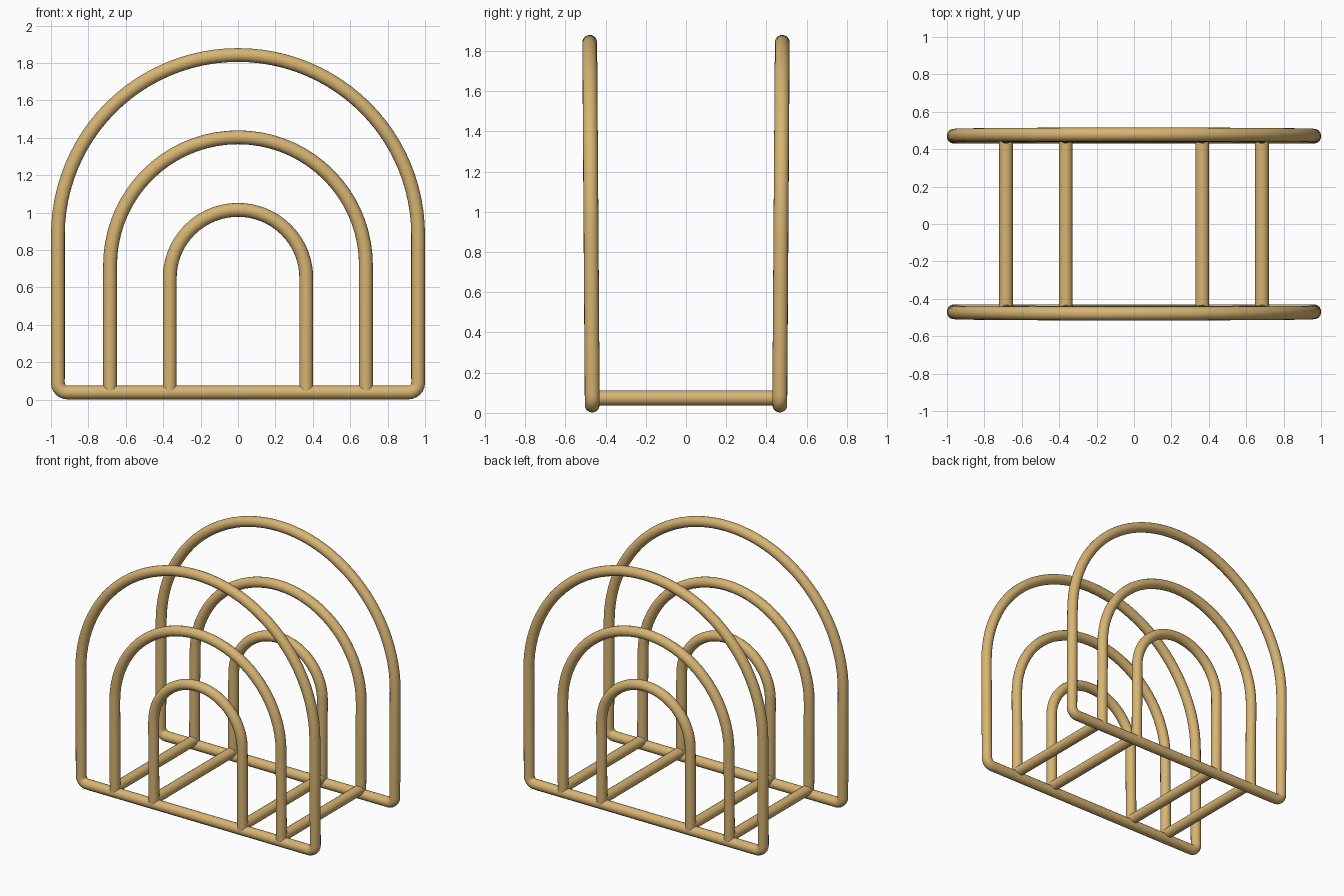
import bpy
import math

if "Cube" in bpy.data.objects:
    bpy.data.objects.remove(bpy.data.objects["Cube"])

R = 0.037          # rod radius
BASE_Z = 0.039     # height of the bottom rail centre line

brass = bpy.data.materials.new("warm brass")
brass.diffuse_color = (0.68, 0.46, 0.17, 1)
brass.use_nodes = True
brass.node_tree.nodes["Principled BSDF"].inputs["Base Color"].default_value = brass.diffuse_color


def rod(name, points, closed=False):
    """Sweep a round rod along a path and turn it into a smooth mesh."""
    curve = bpy.data.curves.new(name + "_path", 'CURVE')
    curve.dimensions = '3D'
    curve.bevel_depth = R
    curve.bevel_resolution = 6
    curve.use_fill_caps = True
    spline = curve.splines.new('POLY')
    spline.points.add(len(points) - 1)
    for p, co in zip(spline.points, points):
        p.co = (*co, 1)
    spline.use_cyclic_u = closed
    helper = bpy.data.objects.new(name + "_path", curve)
    bpy.context.collection.objects.link(helper)
    deps = bpy.context.evaluated_depsgraph_get()
    mesh = bpy.data.meshes.new_from_object(helper.evaluated_get(deps))
    bpy.data.objects.remove(helper)
    mesh.materials.clear()
    mesh.materials.append(brass)
    obj = bpy.data.objects.new(name, mesh)
    bpy.context.collection.objects.link(obj)
    bpy.context.view_layer.objects.active = obj
    obj.select_set(True)
    bpy.ops.object.shade_smooth_by_angle(angle=math.radians(50))
    obj.select_set(False)
    return obj


def arc(cx, cz, r, a0, a1, n):
    return [(cx + r * math.cos(math.radians(a0 + (a1 - a0) * i / n)),
             cz + r * math.sin(math.radians(a0 + (a1 - a0) * i / n)))
            for i in range(n + 1)]


def place(path, side):
    """Put an x,z path in the front (-1) or back (+1) panel, leaning slightly out."""
    return [(x, side * (0.466 + 0.007 * z), z) for x, z in path]


# Front and back panels
for label, side in (("front", -1), ("back", 1)):
    # Outer closed loop: rounded bottom corners and a large arch
    w, c = 0.963, 0.05
    loop = (arc(0, 1.843 - w, w, 0, 180, 48)
            + arc(-w + c, BASE_Z + c, c, 180, 270, 6)
            + arc(w - c, BASE_Z + c, c, 270, 360, 6))
    rod(label + "_outer_frame", place(loop, side), closed=True)
    # Nested inner arches standing on the bottom rail
    for name, w, top in (("middle_arch", 0.684, 1.403), ("small_arch", 0.365, 1.015)):
        path = [(w, BASE_Z)] + arc(0, top - w, w, 0, 180, 36) + [(-w, BASE_Z)]
        rod(f"{label}_{name}", place(path, side))

# Cross bars joining the two panels under the arch legs
for i, x in enumerate((-0.684, -0.365, 0.365, 0.684)):
    rod(f"cross_bar_{i + 1}", [(x, -0.466, 0.074), (x, 0.466, 0.074)])
